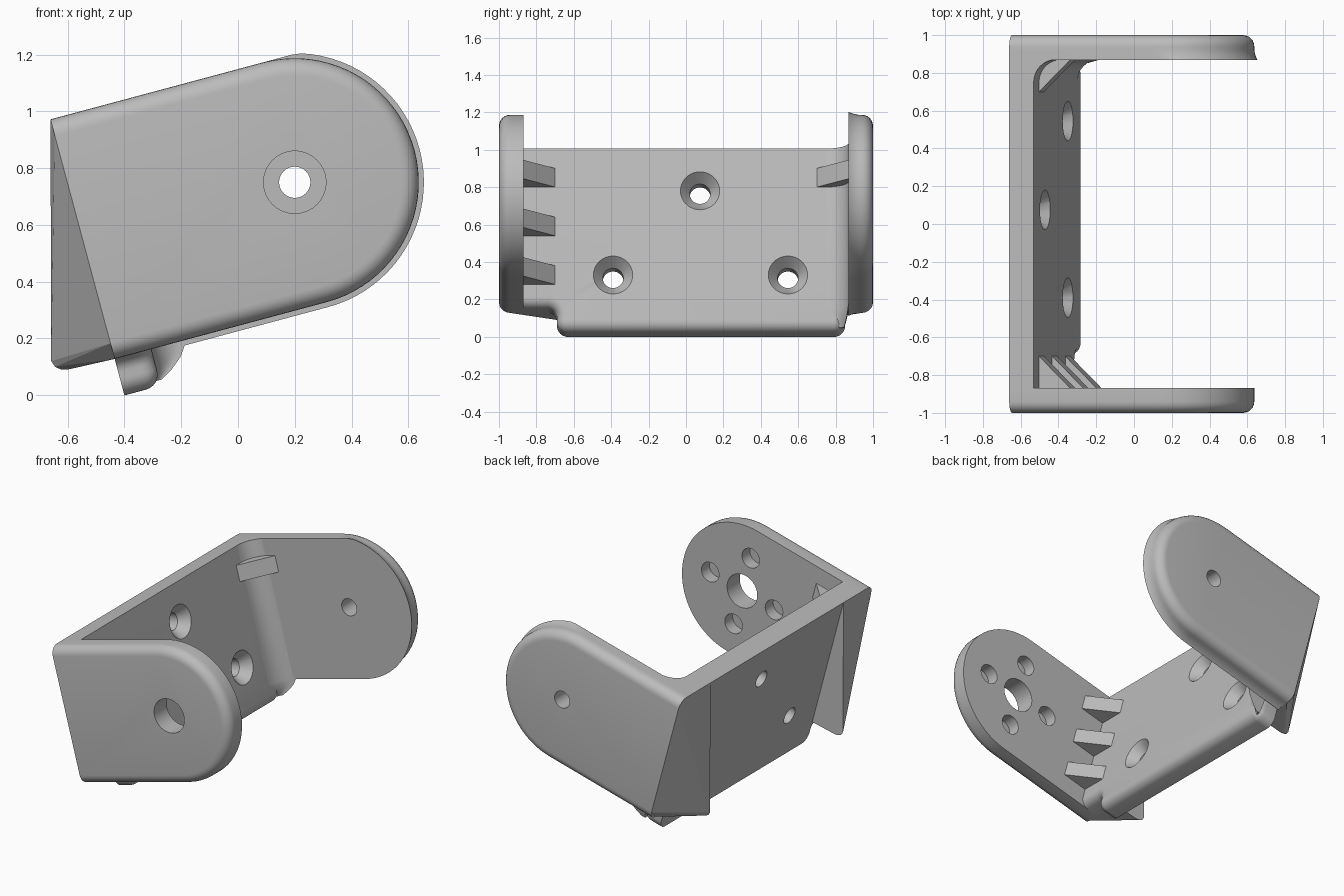
import bpy, bmesh
from math import sin, cos, radians, pi
from mathutils import Matrix, Vector

cube = bpy.data.objects.get("Cube")
if cube:
    bpy.data.objects.remove(cube, do_unlink=True)

grey = bpy.data.materials.new("light_grey")
grey.use_nodes = True
grey.diffuse_color = (0.5, 0.5, 0.5, 1)
grey.node_tree.nodes["Principled BSDF"].inputs["Base Color"].default_value = (0.5, 0.5, 0.5, 1)

# Bracket frame (u, y, v): u along the arms, v up the plate, pivot at the origin
TILT = Matrix.Translation((0.2, 0, 0.75)) @ Matrix.Rotation(radians(-15), 4, "Y")
R = 0.437                    # arm half height
BACK, INNER = -0.774, -0.64  # plate outer and inner faces
WALL = 0.868                 # inner face of the arms


def arc(cx, cy, r, start, end, n=8):
    angles = [radians(start + (end - start) * i / n) for i in range(n + 1)]
    return [(cx + r * cos(a), cy + r * sin(a)) for a in angles]


def finish(name, bm):
    bmesh.ops.recalc_face_normals(bm, faces=bm.faces)
    mesh = bpy.data.meshes.new(name)
    bm.to_mesh(mesh)
    bm.free()
    mesh.materials.append(grey)
    ob = bpy.data.objects.new(name, mesh)
    bpy.context.collection.objects.link(ob)
    return ob


def loft(name, solids):
    """Each solid is a list of matching rings of (u, y, v) points, capped at both ends."""
    bm = bmesh.new()
    for rings in solids:
        loops = [[bm.verts.new(TILT @ Vector(p)) for p in ring] for ring in rings]
        for a, b in zip(loops, loops[1:]):
            for i in range(len(a)):
                j = (i + 1) % len(a)
                bm.faces.new((a[i], a[j], b[j], b[i]))
        bm.faces.new(loops[0])
        bm.faces.new(loops[-1])
    return finish(name, bm)


def activate(ob):
    bpy.ops.object.select_all(action="DESELECT")
    ob.select_set(True)
    bpy.context.view_layer.objects.active = ob


def cut(ob, cutter):
    cutter.hide_render = True
    mod = ob.modifiers.new("holes", "BOOLEAN")
    mod.operation = "DIFFERENCE"
    mod.solver = "EXACT"
    mod.object = cutter
    activate(ob)
    bpy.ops.object.modifier_apply(modifier=mod.name)
    bpy.data.objects.remove(cutter, do_unlink=True)


def rounding(r, n=6):
    """Quarter round as (depth, inset) pairs."""
    return [(r * sin(i * pi / 2 / n), r * (1 - cos(i * pi / 2 / n))) for i in range(n + 1)]


# Arms: rounded tongue outline with a softened outer rim
def arm_ring(y, grow):
    h = R + grow
    outline = [(BACK, h)] + arc(0, 0, h, 90, -90, 40) + [(BACK, -h)]
    return [(u, y, min(v, R)) for u, v in outline]


def arm(name, side, flare):
    rim = [(0.94 + d, -inset) for d, inset in rounding(0.06)]
    return loft(name, [[arm_ring(side * y, g) for y, g in flare + rim]])


def arm_hole(u, v, r, y0, y1):
    return [[(a, y, b) for a, b in arc(u, v, r, 0, 350, 35)] for y in (y0, y1)]


front_arm = arm("front_arm", -1, [(WALL, 0)])
bolt_spots = [(0.24, 0), (-0.24, 0), (0, 0.24), (0, -0.24)]
cut(front_arm, loft("front_arm_cutter", [arm_hole(0, 0, 0.11, -1.1, -0.8)]
    + [arm_hole(u, v, 0.064, -0.95, -0.8) for u, v in bolt_spots]))

back_arm = arm("back_arm", 1, [(WALL, 0.018), (0.88, 0.011), (0.9, 0.004), (0.92, 0)])
cut(back_arm, loft("back_arm_cutter", [arm_hole(0, 0, 0.055, 0.8, 1.1)]))


# Base plate with a rounded lower lip
def plate_ring(u, o):
    low = -R + o
    pts = [(-WALL, R), (-WALL, low)]
    pts += arc(-0.74, -0.487, 0.05 + o, 90, 0)
    pts += arc(-0.63, -0.51, 0.06 - o, 180, 270)
    pts += arc(0.79, -0.51, 0.06 - o, 270, 360)
    pts += [(0.85, low), (WALL, low), (WALL, R)]
    return [(u, y, v) for y, v in pts]


edge = [(INNER - 0.055 + d, o) for d, o in rounding(0.055)]
base_plate = loft("base_plate", [[plate_ring(u, o) for u, o in [(BACK, 0)] + edge]])


# Countersunk screw holes
def screw_hole(y, v):
    steps = [(-0.6, 0.105), (INNER, 0.105), (-0.705, 0.055), (-0.85, 0.055)]
    return [[(u, a, b) for a, b in arc(y, v, r, 0, 350, 35)] for u, r in steps]


screws = [(0.075, 0.203), (-0.39, -0.263), (0.545, -0.263)]
cut(base_plate, loft("screw_cutter", [screw_hole(y, v) for y, v in screws]))


# Inside fillet between plate and back arm, fading out at the lip
def fillet_ring(v, fade):
    pts = [(INNER - 0.02, WALL)] + arc(-0.52, 0.75, 0.12, 90, 180) + [(INNER - 0.02, 0.75)]
    return [(u + (INNER - 0.02 - u) * fade, y + (0.84 - y) * fade, v) for u, y in pts]


fillet = loft("corner_fillet", [[fillet_ring(v, f) for v, f in
              [(R, 0), (-0.45, 0), (-0.49, 0.2), (-0.525, 0.5), (-0.55, 0.8)]]])


# Triangular gussets
def gusset(side, v):
    tri = [(INNER - 0.01, WALL + 0.01), (INNER - 0.01, 0.70), (INNER, 0.70),
           (INNER + 0.17, WALL), (INNER + 0.17, WALL + 0.01)]
    return [[(u, side * y, h) for u, y in tri] for h in (v, v + 0.104)]


loft("front_gussets", [gusset(-1, v) for v in (0.224, -0.046, -0.315)])
loft("back_gusset", [gusset(1, 0.224)])


# Wedge feet giving the tilted plate a vertical mounting edge
def wedge(name, side):
    bm = bmesh.new()
    for y, v in [(1, 0.38), (0.94, R), (1, -0.38), (0.94, -R), (0.69, -R), (0.69, R)]:
        bm.verts.new(TILT @ Vector((BACK, side * y, v)))
    for x, z in [(-0.658, 0.97), (-0.658, 0.12), (-0.645, 0.1), (-0.625, 0.091), (-0.6, 0.09)]:
        bm.verts.new((x, side * 0.69, z))
    bmesh.ops.convex_hull(bm, input=bm.verts)
    bmesh.ops.delete(bm, geom=[v for v in bm.verts if not v.link_faces], context="VERTS")
    return finish(name, bm)


wedge("front_wedge", -1)
wedge("back_wedge", 1)

# Smooth the curved parts, keep sharp edges
for ob in (front_arm, back_arm, base_plate, fillet):
    activate(ob)
    bpy.ops.object.shade_smooth_by_angle(angle=radians(30))
